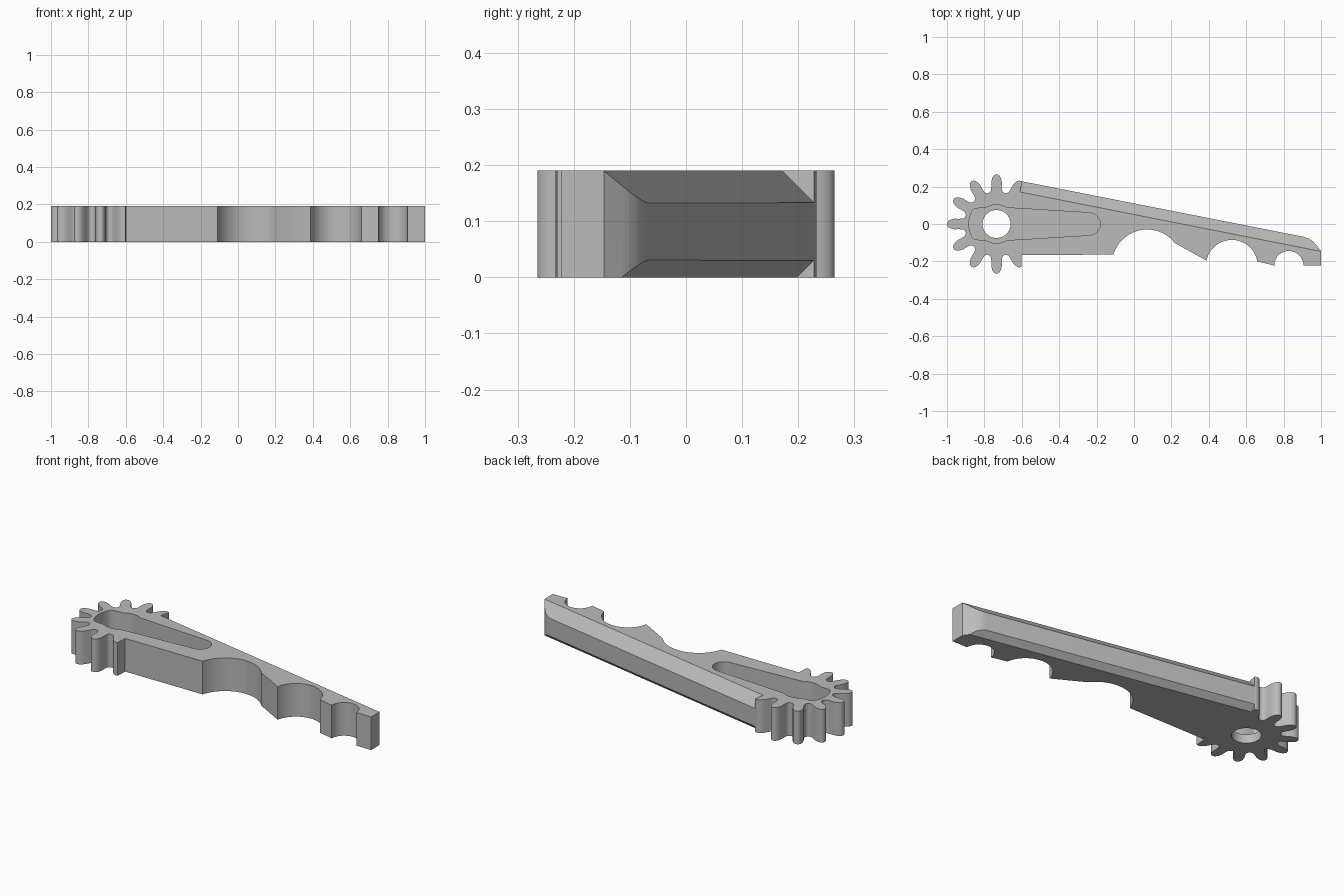
import bpy, bmesh, math
from mathutils import Vector

if "Cube" in bpy.data.objects:
    bpy.data.objects.remove(bpy.data.objects["Cube"])

THICK = 0.19
HUB_X = -0.735

grey = bpy.data.materials.new("plain grey")
grey.use_nodes = True
grey.diffuse_color = (0.5, 0.5, 0.5, 1)
grey.node_tree.nodes["Principled BSDF"].inputs["Base Color"].default_value = (0.5, 0.5, 0.5, 1)


def extrude(name, points, vector):
    """Solid made by sweeping a closed 3D polygon along a vector."""
    bm = bmesh.new()
    face = bm.faces.new([bm.verts.new(p) for p in points])
    new = bmesh.ops.extrude_face_region(bm, geom=[face])["geom"]
    bmesh.ops.translate(bm, vec=vector, verts=[v for v in new if isinstance(v, bmesh.types.BMVert)])
    bmesh.ops.recalc_face_normals(bm, faces=bm.faces)
    mesh = bpy.data.meshes.new(name)
    bm.to_mesh(mesh)
    bm.free()
    mesh.materials.append(grey)
    obj = bpy.data.objects.new(name, mesh)
    bpy.context.collection.objects.link(obj)
    return obj


def prism(name, outline, z0, z1):
    return extrude(name, [(x, y, z0) for x, y in outline], Vector((0, 0, z1 - z0)))


def arc(cx, cy, r, a0, a1, n=24):
    angles = [math.radians(a0 + (a1 - a0) * i / n) for i in range(n + 1)]
    return [(cx + r * math.cos(a), cy + r * math.sin(a)) for a in angles]


def cut(obj, cutter):
    cutter.hide_render = True
    mod = obj.modifiers.new("cut", 'BOOLEAN')
    mod.operation = 'DIFFERENCE'
    mod.solver = 'EXACT'
    mod.object = cutter
    bpy.context.view_layer.objects.active = obj
    bpy.ops.object.modifier_apply(modifier=mod.name)
    bpy.data.objects.remove(cutter)


# Scalloped lower edge and rounded tip of the arm
outline = [(-0.6, -0.165)]
outline += arc(0.07, -0.2175, 0.188, 163.5, 38)
outline += arc(0.523, -0.223, 0.138, 168.5, 9.5)
outline += arc(0.828, -0.222, 0.078, 180, 0, 20)
outline += [(1, -0.222), (1, -0.146), (0.975, -0.112), (0.955, -0.091), (0.93, -0.076), (0.905, -0.068)]
outline += [(-0.598, 0.228)]

# Gear teeth, as radius and angle from the tooth centre
flank = [(0.265, 0), (0.263, 2), (0.257, 3.8), (0.245, 5.6), (0.225, 7.2),
         (0.2, 8), (0.184, 9), (0.175, 11), (0.171, 13.5)]
for tooth in range(60, 301, 30):
    rising = [(r, -a) for r, a in reversed(flank[1:])] if tooth > 60 else []
    falling = flank if tooth < 300 else flank[:1]
    for r, a in rising + falling:
        t = math.radians(tooth + a)
        outline.append((HUB_X + r * math.cos(t), r * math.sin(t)))

lever = prism("toothed_lever", outline, 0, THICK)

# Bevels along the straight back edge, starting beside the gear
start = Vector((-0.598, 0.228, 0))
along = Vector((1.51, -0.298, 0)).normalized()
across = Vector((-along.y, along.x, 0))
for z_edge, z_face, inset in ((THICK, 0.133, 0.058), (0, 0.03, 0.031)):
    rise = z_edge - z_face
    section = [(-2 * inset, z_face + 2 * rise), (inset, z_face - rise), (inset, z_face + 2 * rise)]
    wedge = [start + across * n + Vector((0, 0, z)) for n, z in section]
    cut(lever, extrude("bevel_cutter", wedge, along * 1.8))

# Keyhole-shaped pocket in the top, and the pivot hole
upper = arc(-0.24, 0, 0.06, 0, 86, 10)
upper += [(-0.65, 0.085)]
upper += arc(HUB_X, 0, 0.103, 58, 122, 8)
upper += [(-0.85, 0.083)]
upper += arc(HUB_X, 0, 0.148, 150, 180, 6)
pocket = upper + [(x, -y) for x, y in reversed(upper[1:-1])]
cut(lever, prism("pocket_cutter", pocket, 0.05, 0.3))
cut(lever, prism("hole_cutter", arc(HUB_X, 0, 0.075, 0, 352.5, 47), -0.1, 0.3))

bpy.ops.object.select_all(action='DESELECT')
lever.select_set(True)
bpy.context.view_layer.objects.active = lever
bpy.ops.object.shade_smooth_by_angle(angle=math.radians(30))
